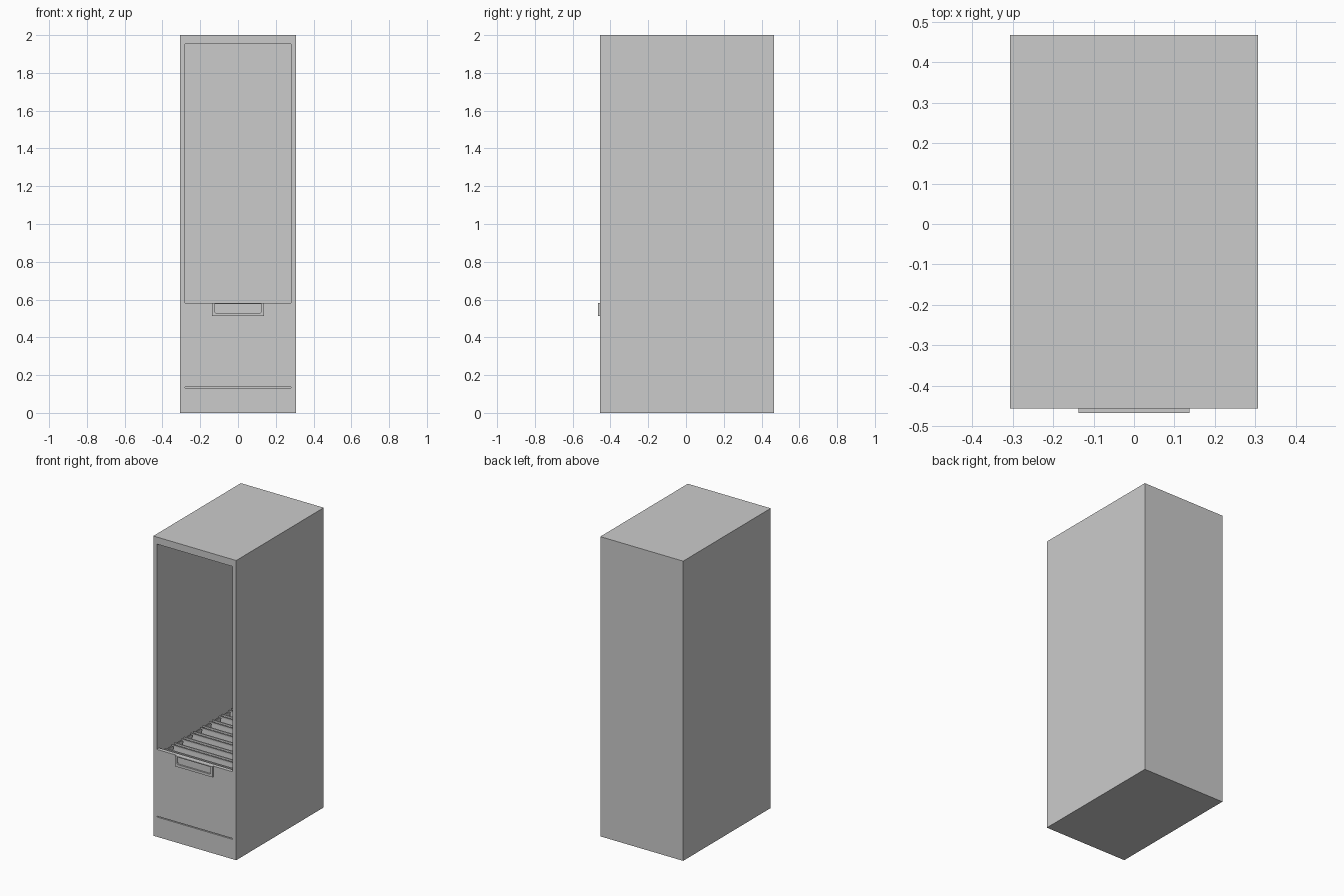
import bpy, bmesh

if "Cube" in bpy.data.objects:
    bpy.data.objects.remove(bpy.data.objects["Cube"])

W, FRONT, BACK = 0.306, -0.456, 0.467      # cabinet half width, front and back planes
OPEN_W, OPEN_LOW, OPEN_TOP = 0.28, 0.132, 1.953
RIM = 0.583                                # top of the drawer


def finish(name, bm):
    bmesh.ops.recalc_face_normals(bm, faces=bm.faces)
    mesh = bpy.data.meshes.new(name)
    bm.to_mesh(mesh)
    bm.free()
    obj = bpy.data.objects.new(name, mesh)
    bpy.context.collection.objects.link(obj)
    return obj


def add_box(bm, x0, x1, y0, y1, z0, z1):
    geom = bmesh.ops.create_cube(bm, size=1)["verts"]
    for v in geom:
        v.co.x = x1 if v.co.x > 0 else x0
        v.co.y = y1 if v.co.y > 0 else y0
        v.co.z = z1 if v.co.z > 0 else z0
    return geom


def box(name, *bounds):
    bm = bmesh.new()
    add_box(bm, *bounds)
    return finish(name, bm)


def hollow(name, bounds, axis, side, mouth, shift):
    """Box with one face inset to the given mouth rectangle and pushed inwards."""
    bm = bmesh.new()
    add_box(bm, *bounds)
    face = max(bm.faces, key=lambda f: side * f.calc_center_median()[axis])
    bmesh.ops.inset_region(bm, faces=[face], thickness=0.005)
    a, b = [i for i in range(3) if i != axis]
    mid = face.calc_center_median()
    for v in face.verts:
        v.co[a] = mouth[1] if v.co[a] > mid[a] else mouth[0]
        v.co[b] = mouth[3] if v.co[b] > mid[b] else mouth[2]
    new = bmesh.ops.extrude_discrete_faces(bm, faces=[face])["faces"][0]
    for v in new.verts:
        v.co[axis] -= side * shift
    return finish(name, bm)


# Cabinet shell, open at the front
hollow("cabinet_shell", (-W, W, FRONT, BACK, 0, 2), 1, -1,
       (-OPEN_W, OPEN_W, OPEN_LOW, OPEN_TOP), BACK - FRONT - 0.02)

# Bottom drawer: flush front panel and an open tray behind it
box("drawer_front", -OPEN_W, OPEN_W, FRONT, FRONT + 0.025, OPEN_LOW + 0.006, RIM)
hollow("drawer_tray", (-0.263, 0.263, FRONT + 0.025, 0.42, 0.15, 0.56), 2, 1,
       (-0.255, 0.255, FRONT + 0.033, 0.412), 0.40)

# Recessed pull with rounded lower corners
pull = box("drawer_pull", -0.137, 0.137, -0.467, FRONT, 0.512, RIM)
bm = bmesh.new()
add_box(bm, -0.125, 0.125, -0.48, FRONT - 0.001, 0.529, 0.577)
lower = [e for e in bm.edges
         if abs(e.verts[0].co.y - e.verts[1].co.y) > 0.01 and e.verts[0].co.z < 0.55]
bmesh.ops.bevel(bm, geom=lower, offset=0.012, segments=4, profile=0.5, affect='EDGES')
cutter = finish("pull_cutter", bm)
cutter.hide_render = True
cut = pull.modifiers.new("recess", 'BOOLEAN')
cut.object = cutter
cut.solver = 'EXACT'
bpy.context.view_layer.objects.active = pull
bpy.ops.object.modifier_apply(modifier=cut.name)
bpy.data.objects.remove(cutter)

# Hanging V-shaped folders, each leaf topped by a thin rail
T = 0.0015
for i in range(8):
    y = -0.37 + 0.1 * i
    profile = [(-0.035, 0.575), (-0.035 + 2 * T, 0.575), (0, 0.21),
               (0.035 - 2 * T, 0.575), (0.035, 0.575), (0, 0.2)]
    bm = bmesh.new()
    face = bm.faces.new([bm.verts.new((-0.24, y + p, z)) for p, z in profile])
    ext = bmesh.ops.extrude_face_region(bm, geom=[face])["geom"]
    bmesh.ops.translate(bm, vec=(0.48, 0, 0),
                        verts=[v for v in ext if isinstance(v, bmesh.types.BMVert)])
    for s in (-0.035, 0.035):
        add_box(bm, -0.255, 0.255, y + s - 0.004, y + s + 0.004, 0.567, 0.578)
    finish("hanging_folder", bm)
